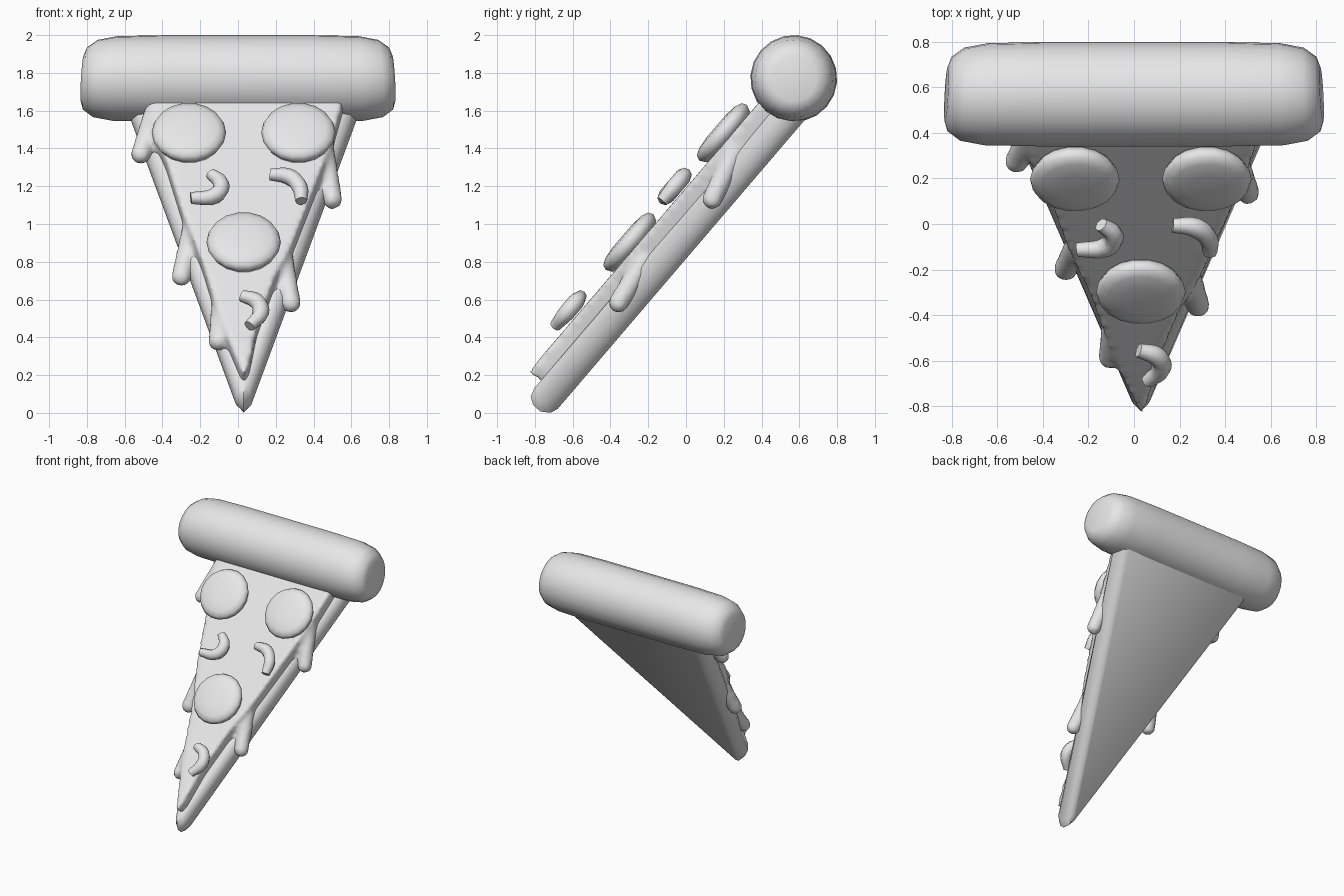
import bpy
import bmesh
import math
from mathutils import Matrix, Vector

cube = bpy.data.objects.get("Cube")
if cube:
    bpy.data.objects.remove(cube)

# Slice frame: x across, u up the slope from the tip, n out of the topping side
TILT = Matrix(((1, 0, 0, 0), (0, 0.65, -0.76, 0), (0, 0.76, 0.65, 0), (0, 0, 0, 1)))
MID = 0.03

grey = bpy.data.materials.new("light_grey")
grey.use_nodes = True
grey.diffuse_color = (0.8, 0.8, 0.8, 1)
grey.node_tree.nodes["Principled BSDF"].inputs["Base Color"].default_value = (0.8, 0.8, 0.8, 1)


def smooth(obj, angle=50):
    bpy.ops.object.select_all(action="DESELECT")
    obj.select_set(True)
    bpy.context.view_layer.objects.active = obj
    bpy.ops.object.shade_smooth_by_angle(angle=math.radians(angle))


def finish(name, bm):
    bmesh.ops.recalc_face_normals(bm, faces=bm.faces)
    bm.transform(TILT)
    mesh = bpy.data.meshes.new(name)
    bm.to_mesh(mesh)
    bm.free()
    mesh.materials.append(grey)
    obj = bpy.data.objects.new(name, mesh)
    bpy.context.collection.objects.link(obj)
    smooth(obj)
    return obj


def loft(bm, rings):
    """Skin a stack of equal rings and cap both ends."""
    loops = [[bm.verts.new(p) for p in ring] for ring in rings]
    for a, b in zip(loops, loops[1:]):
        for i in range(len(a)):
            j = (i + 1) % len(a)
            bm.faces.new((a[i], a[j], b[j], b[i]))
    bm.faces.new(loops[0])
    bm.faces.new(loops[-1])


# Dough wedge with rounded rim
def dough_ring(n, d):
    half, tip = 0.63 - d, 0.04 - 0.4 * d
    side = [(-half, 1.65), (-tip, -0.45 + d), (0, -0.495 + d), (tip, -0.45 + d), (half, 1.65)]
    return [(MID + x, u, n) for x, u in side]


bm = bmesh.new()
loft(bm, [dough_ring(n, d) for n, d in
          ((0.53, 0.07), (0.545, 0.03), (0.59, 0), (0.64, 0), (0.68, 0.025), (0.695, 0.07))])
finish("dough_wedge", bm)

# Crust roll, slightly wider on the side facing the tip
profile = [(0.825, 0.12), (0.81, 0.165), (0.755, 0.205), (0.65, 0.225), (0.4, 0.23)]
stations = [(-x, r) for x, r in profile] + [(x, r) for x, r in reversed(profile)]
bm = bmesh.new()
rings = []
for x, r in stations:
    ring = []
    for i in range(20):
        a = math.tau * i / 20
        du = r * math.cos(a)
        ring.append((x * (1 - 0.1 * du), 1.716 + du, 0.717 + r * math.sin(a)))
    rings.append(ring)
loft(bm, rings)
finish("crust_roll", bm)

# Melted cheese sheet with drips hanging over the sides
outline = [(-0.47, 1.62), (-0.45, 1.3), (-0.38, 1.1), (-0.29, 0.72), (-0.19, 0.4),
           (-0.12, 0.1), (-0.06, -0.12), (0.01, -0.34), (0.03, -0.39), (0.06, -0.32),
           (0.1, -0.06), (0.2, 0.3), (0.29, 0.52), (0.42, 0.96), (0.49, 1.2), (0.58, 1.62)]
drips = [((-0.44, 1.48, 0.71), (-0.515, 1.22, 0.68)),
         ((0.45, 1.25, 0.71), (0.5, 0.95, 0.63)),
         ((-0.23, 0.74, 0.7), (-0.3, 0.42, 0.62)),
         ((0.23, 0.52, 0.7), (0.28, 0.21, 0.65)),
         ((-0.08, 0.2, 0.7), (-0.105, -0.09, 0.69))]
bm = bmesh.new()
loft(bm, [[(x, u, n) for x, u in outline] for n in (0.65, 0.775)])
for start, end in drips:
    for i in range(9):
        t = i / 8
        spot = Vector(start).lerp(Vector(end), t)
        bmesh.ops.create_icosphere(bm, subdivisions=2, radius=0.062 - 0.006 * t,
                                   matrix=Matrix.Translation(spot))
cheese = finish("melted_cheese", bm)
remesh = cheese.modifiers.new("Blend", "REMESH")
remesh.mode = "VOXEL"
remesh.voxel_size = 0.018
remesh.use_smooth_shade = True
relax = cheese.modifiers.new("Relax", "SMOOTH")
relax.factor = 0.5
relax.iterations = 5

# Round sausage slices with soft rims
for name, cx, cu in (("right_slice", -0.26, 1.255), ("left_slice", 0.32, 1.255),
                     ("lower_slice", 0.03, 0.493)):
    bm = bmesh.new()
    loft(bm, [[(cx + r * math.cos(math.tau * i / 18), cu + r * math.sin(math.tau * i / 18), 0.815 + h)
               for i in range(18)]
              for r, h in ((0.14, -0.05), (0.18, -0.035), (0.197, 0), (0.185, 0.027),
                           (0.15, 0.042), (0.08, 0.05))])
    finish(name, bm)

# Curled topping pieces
curls = {"right_curl": [(-0.145, 0.96), (-0.09, 0.89), (-0.12, 0.81), (-0.25, 0.79)],
         "left_curl": [(0.17, 0.955), (0.27, 0.94), (0.325, 0.87), (0.335, 0.77)],
         "lower_curl": [(0.02, 0.11), (0.1, 0.07), (0.12, -0.01), (0.06, -0.1)]}
for name, path in curls.items():
    curve = bpy.data.curves.new(name, "CURVE")
    curve.dimensions = "3D"
    curve.bevel_depth = 0.042
    curve.bevel_resolution = 2
    curve.resolution_u = 4
    curve.use_fill_caps = True
    spline = curve.splines.new("BEZIER")
    spline.bezier_points.add(len(path) - 1)
    for point, (x, u), r in zip(spline.bezier_points, path, (0.75, 1.05, 1.05, 0.75)):
        point.co = (x, u, 0.825)
        point.radius = r
        point.handle_left_type = point.handle_right_type = "AUTO"
    curve.materials.append(grey)
    obj = bpy.data.objects.new(name, curve)
    obj.matrix_world = TILT
    bpy.context.collection.objects.link(obj)
    bpy.ops.object.select_all(action="DESELECT")
    obj.select_set(True)
    bpy.context.view_layer.objects.active = obj
    bpy.ops.object.convert(target="MESH")
    smooth(bpy.context.view_layer.objects.active)
